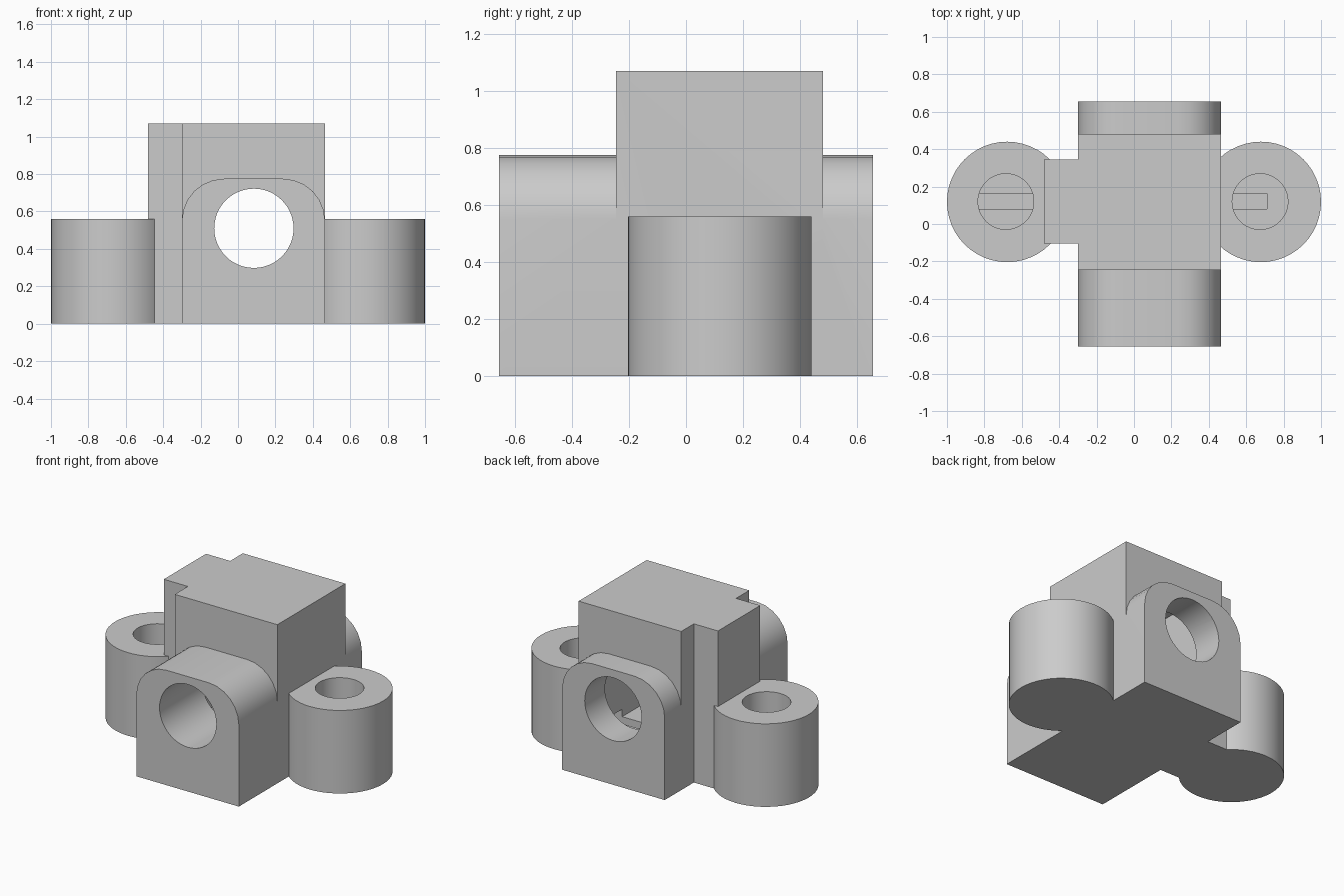
import bpy, bmesh, math
from mathutils import Matrix

cube = bpy.data.objects.get("Cube")
if cube:
    bpy.data.objects.remove(cube, do_unlink=True)

grey = bpy.data.materials.new("light grey")
grey.use_nodes = True
colour = (0.6, 0.6, 0.6, 1)
grey.diffuse_color = colour
grey.node_tree.nodes["Principled BSDF"].inputs["Base Color"].default_value = colour


def finish(name, bm):
    bmesh.ops.recalc_face_normals(bm, faces=bm.faces[:])
    mesh = bpy.data.meshes.new(name)
    bm.to_mesh(mesh)
    bm.free()
    mesh.materials.append(grey)
    ob = bpy.data.objects.new(name, mesh)
    bpy.context.collection.objects.link(ob)
    return ob


def box(name, x, y, z):
    bm = bmesh.new()
    bmesh.ops.create_cube(bm, size=1)
    for v in bm.verts:
        v.co = [(r[0] + r[1]) / 2 + c * (r[1] - r[0]) for c, r in zip(v.co, (x, y, z))]
    return finish(name, bm)


def cylinder(name, centre, radius, length, along_y=False):
    bm = bmesh.new()
    bmesh.ops.create_cone(bm, cap_ends=True, segments=48, radius1=radius,
                          radius2=radius, depth=length)
    turn = Matrix.Rotation(math.pi / 2 if along_y else 0, 4, 'X')
    bm.transform(Matrix.Translation(centre) @ turn)
    return finish(name, bm)


def arched_block(name, x, y, top, r, steps=6):
    # Box profile with two rounded top corners, extruded along y
    pts = [(x[0], 0), (x[1], 0)]
    for cx, start in ((x[1] - r, 0), (x[0] + r, math.pi / 2)):
        for i in range(steps + 1):
            a = start + i * math.pi / 2 / steps
            pts.append((cx + r * math.cos(a), top - r + r * math.sin(a)))
    bm = bmesh.new()
    face = bm.faces.new([bm.verts.new((px, y[0], pz)) for px, pz in pts])
    ext = bmesh.ops.extrude_face_region(bm, geom=[face])
    moved = [g for g in ext["geom"] if isinstance(g, bmesh.types.BMVert)]
    bmesh.ops.translate(bm, verts=moved, vec=(0, y[1] - y[0], 0))
    return finish(name, bm)


def combine(target, other, operation):
    other.hide_render = True
    mod = target.modifiers.new(operation.lower(), 'BOOLEAN')
    mod.operation = operation
    mod.solver = 'EXACT'
    mod.object = other
    bpy.context.view_layer.objects.active = target
    bpy.ops.object.modifier_apply(modifier=mod.name)
    bpy.data.objects.remove(other, do_unlink=True)


# Tall central block with side rib
body_x = (-0.30, 0.465)
housing = box("mount_housing", body_x, (-0.245, 0.48), (0, 1.07))
combine(housing, box("side_rib", (-0.48, -0.2), (-0.105, 0.345), (0, 1.07)), 'UNION')

# Rounded collar running front to back
combine(housing, arched_block("bore_collar", body_x, (-0.655, 0.655), 0.775, 0.225), 'UNION')

# Round side posts
for side in (-1, 1):
    post = cylinder("side_post", (side * 0.678, 0.118, 0.28), 0.322, 0.56)
    combine(housing, post, 'UNION')

# Inner chamber, main bore, blind post holes and the narrow slot joining them
combine(housing, box("chamber", (-0.25, 0.42), (-0.2, 0.44), (0.15, 1.0)), 'DIFFERENCE')
combine(housing, cylinder("bore", (0.085, 0, 0.51), 0.212, 2, True), 'DIFFERENCE')
for x in (-0.685, 0.674):
    combine(housing, cylinder("post_hole", (x, 0.12, 0.45), 0.149, 0.6), 'DIFFERENCE')
combine(housing, box("slot", (-0.835, 0.71), (0.08, 0.163), (0.08, 0.2)), 'DIFFERENCE')

# Smooth round walls, crisp edges
bpy.ops.object.select_all(action='DESELECT')
housing.select_set(True)
bpy.context.view_layer.objects.active = housing
bpy.ops.object.shade_smooth_by_angle(angle=math.radians(30))
